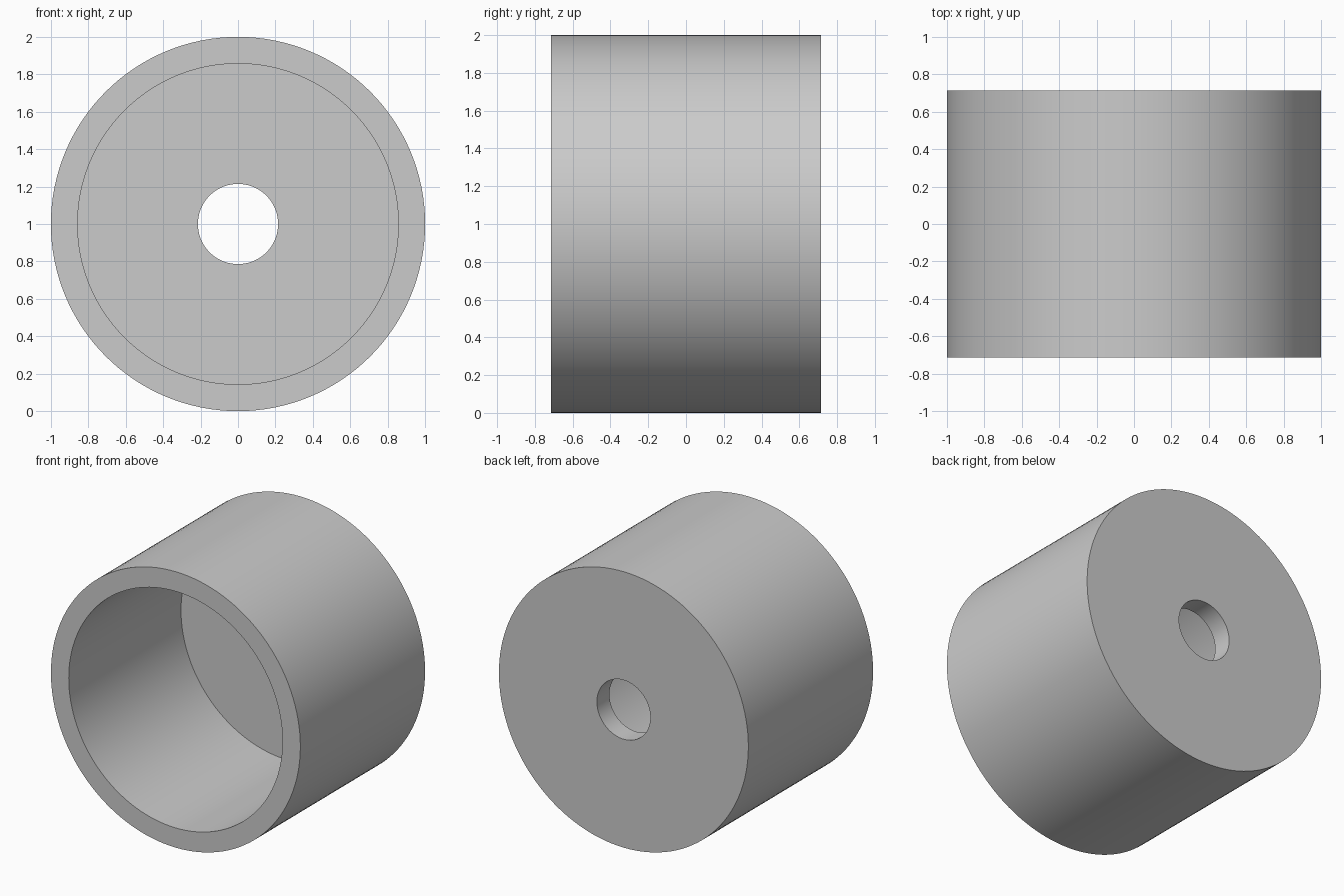
import bpy
import bmesh
import math
from mathutils import Matrix, Vector

default_cube = bpy.data.objects.get("Cube")
if default_cube:
    bpy.data.objects.remove(default_cube, do_unlink=True)

# Main dimensions
UNIT = 1 / 7
OUTER_R = 7 * UNIT
INNER_R = 6 * UNIT
HOLE_R = 1.5 * UNIT
HALF_LENGTH = 5 * UNIT
FLOOR_Y = HALF_LENGTH - UNIT
SEGMENTS = 128

# Single grey material
grey = bpy.data.materials.new("light_grey")
grey.use_nodes = True
colour = (0.6, 0.6, 0.6, 1)
grey.diffuse_color = colour
grey.node_tree.nodes["Principled BSDF"].inputs["Base Color"].default_value = colour

# Closed cross-section (radius, y): open front, floor with a hole at the back
profile = [
    (OUTER_R, -HALF_LENGTH),
    (OUTER_R, HALF_LENGTH),
    (HOLE_R, HALF_LENGTH),
    (HOLE_R, FLOOR_Y),
    (INNER_R, FLOOR_Y),
    (INNER_R, -HALF_LENGTH),
]

# Turn the cross-section around the y axis
bm = bmesh.new()
verts = [bm.verts.new((r, y, 0)) for r, y in profile]
edges = [bm.edges.new((v, verts[(i + 1) % len(verts)])) for i, v in enumerate(verts)]
bmesh.ops.spin(bm, geom=verts + edges, cent=(0, 0, 0), axis=(0, 1, 0),
               angle=math.tau, steps=SEGMENTS, use_duplicate=False)
bmesh.ops.remove_doubles(bm, verts=bm.verts[:], dist=0.0001)
bmesh.ops.recalc_face_normals(bm, faces=bm.faces[:])

mesh = bpy.data.meshes.new("cup_bushing")
bm.to_mesh(mesh)
bm.free()
mesh.materials.append(grey)

bushing = bpy.data.objects.new("cup_bushing", mesh)
bushing.location.z = OUTER_R
bpy.context.collection.objects.link(bushing)

# Smooth walls with crisp rims
bpy.ops.object.select_all(action="DESELECT")
bushing.select_set(True)
bpy.context.view_layer.objects.active = bushing
bpy.ops.object.shade_smooth_by_angle(angle=math.radians(30))
